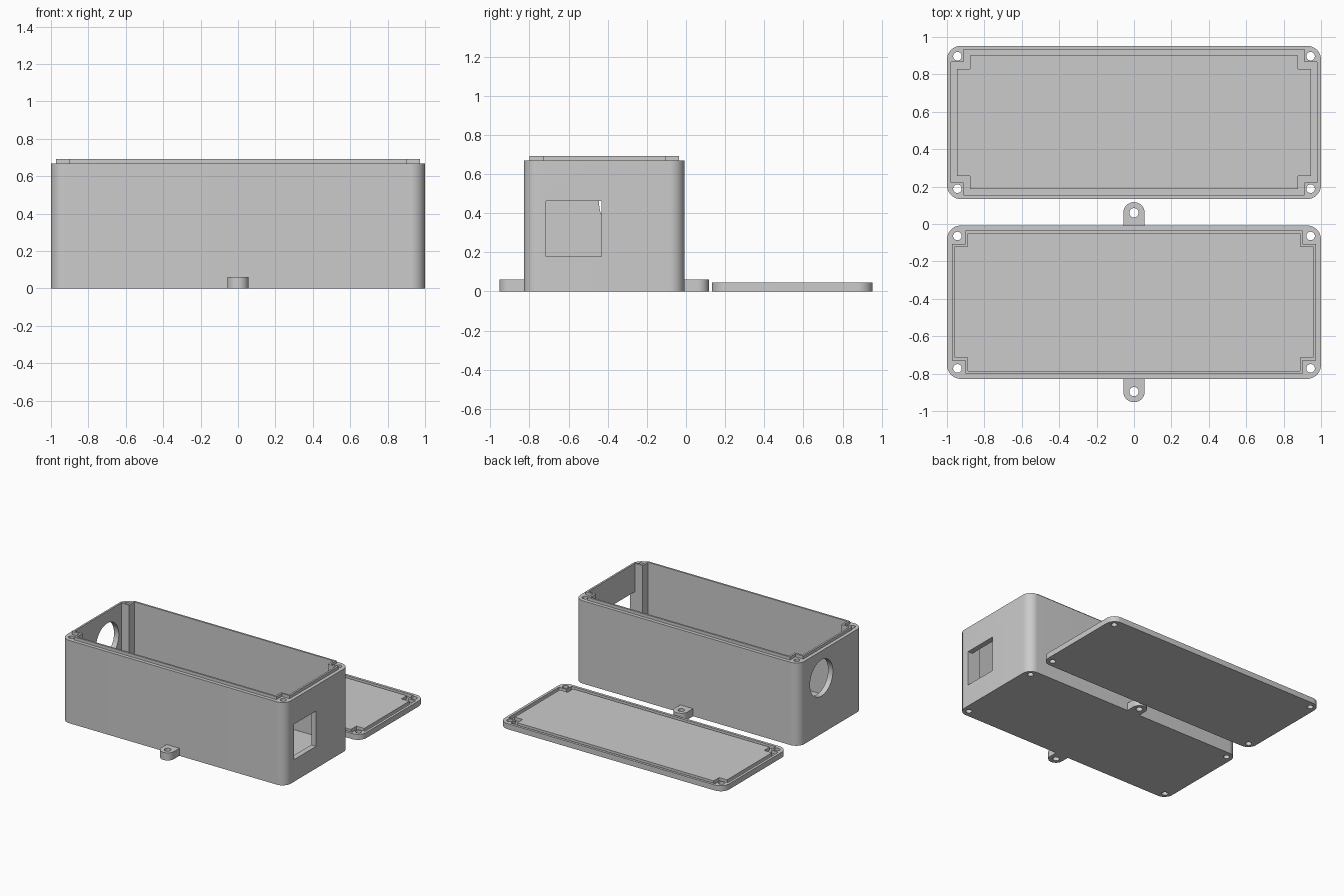
import bpy
import bmesh
from math import sin, cos, pi

cube = bpy.data.objects.get("Cube")
if cube:
    bpy.data.objects.remove(cube, do_unlink=True)

HALF_X, HALF_Y = 1.0, 0.41      # half size of box and lid
BOX_Y, LID_Y = -0.418, 0.543    # centres
WALL_TOP, LIP_TOP, LID_TOP = 0.668, 0.692, 0.045
SCREW_INSET, SCREW_R = 0.056, 0.023

grey = bpy.data.materials.new("plain grey plastic")
grey.use_nodes = True
colour = (0.6, 0.6, 0.6, 1)
grey.diffuse_color = colour
grey.node_tree.nodes["Principled BSDF"].inputs["Base Color"].default_value = colour


def arc(cx, cy, r, start, end, steps):
    return [(cx + r * cos(start + (end - start) * i / steps),
             cy + r * sin(start + (end - start) * i / steps)) for i in range(steps + 1)]


def circle(cx, cy, r, steps=32):
    return arc(cx, cy, r, 0, 2 * pi, steps)[:-1]


def rounded_rect(cy, r=0.075):
    points = []
    for i, (sx, sy) in enumerate([(1, 1), (-1, 1), (-1, -1), (1, -1)]):
        points += arc(sx * (HALF_X - r), cy + sy * (HALF_Y - r), r, i * pi / 2, (i + 1) * pi / 2, 12)
    return points


def notched_rect(cy, inset, notch):
    """Rectangle inset from the outline, stepped in around each corner screw."""
    x, y, nx, ny = HALF_X - inset, HALF_Y - inset, HALF_X - notch, HALF_Y - notch
    corner = [(x, ny), (nx, ny), (nx, y)]
    points = []
    for sx, sy in [(1, 1), (-1, 1), (-1, -1), (1, -1)]:
        step = corner if sx * sy > 0 else corner[::-1]
        points += [(sx * px, cy + sy * py) for px, py in step]
    return points


def prism(name, outline, low, high, along_x=False):
    """Extrude an outline along z, or a (y, z) outline along x."""
    bm = bmesh.new()
    place = (lambda a, b: (low, a, b)) if along_x else (lambda a, b: (a, b, low))
    face = bm.faces.new([bm.verts.new(place(a, b)) for a, b in outline])
    top = bmesh.ops.extrude_face_region(bm, geom=[face])["geom"]
    move = (high - low, 0, 0) if along_x else (0, 0, high - low)
    bmesh.ops.translate(bm, vec=move, verts=[v for v in top if isinstance(v, bmesh.types.BMVert)])
    bmesh.ops.recalc_face_normals(bm, faces=bm.faces)
    mesh = bpy.data.meshes.new(name)
    bm.to_mesh(mesh)
    bm.free()
    mesh.materials.append(grey)
    obj = bpy.data.objects.new(name, mesh)
    bpy.context.collection.objects.link(obj)
    return obj


def select(obj):
    bpy.ops.object.select_all(action='DESELECT')
    obj.select_set(True)
    bpy.context.view_layer.objects.active = obj


def combine(obj, tool, operation='DIFFERENCE'):
    """Apply a boolean and remove the tool."""
    tool.hide_render = True
    mod = obj.modifiers.new("cut", 'BOOLEAN')
    mod.operation, mod.solver, mod.object = operation, 'EXACT', tool
    select(obj)
    bpy.ops.object.modifier_apply(modifier=mod.name)
    bpy.data.objects.remove(tool, do_unlink=True)


def drill_corners(obj, cy):
    for sx in (-1, 1):
        for sy in (-1, 1):
            hole = circle(sx * (HALF_X - SCREW_INSET), cy + sy * (HALF_Y - SCREW_INSET), SCREW_R, 24)
            combine(obj, prism("drill", hole, -0.1, 1))


def finish(obj):
    select(obj)
    bpy.ops.object.shade_smooth_by_angle(angle=pi / 6)


# Open box with raised lip and solid corner posts
box = prism("box_body", rounded_rect(BOX_Y), 0, WALL_TOP)
combine(box, prism("lip", notched_rect(BOX_Y, 0.028, 0.098), 0.5, LIP_TOP), 'UNION')
combine(box, prism("cavity", notched_rect(BOX_Y, 0.043, 0.113), 0.043, 1))
drill_corners(box, BOX_Y)

# Square opening in one end, round opening in the other
square = [(-0.714, 0.178), (-0.432, 0.178), (-0.432, 0.463), (-0.714, 0.463)]
combine(box, prism("square_cutter", square, 0.8, 1.2, True))
combine(box, prism("round_cutter", circle(-0.298, 0.45, 0.146, 48), -1.2, -0.8, True))
finish(box)

# Lid with a groove that receives the lip
lid = prism("lid", rounded_rect(LID_Y), 0, LID_TOP)
groove = prism("groove", notched_rect(LID_Y, 0.021, 0.088), 0.018, 0.2)
combine(groove, prism("groove_core", notched_rect(LID_Y, 0.053, 0.123), -0.1, 0.3))
combine(lid, groove)
drill_corners(lid, LID_Y)
finish(lid)

# Mounting lugs at the middle of the long walls
for name, side in [("front_lug", -1), ("back_lug", 1)]:
    wall = BOX_Y + side * HALF_Y
    tip = arc(0, wall + side * 0.068, 0.057, 0, side * pi, 24)
    lug = prism(name, [(0.057, wall)] + tip + [(-0.057, wall)], 0, 0.061)
    combine(lug, prism("drill", circle(0, wall + side * 0.068, 0.025, 24), -0.1, 0.2))
    finish(lug)
